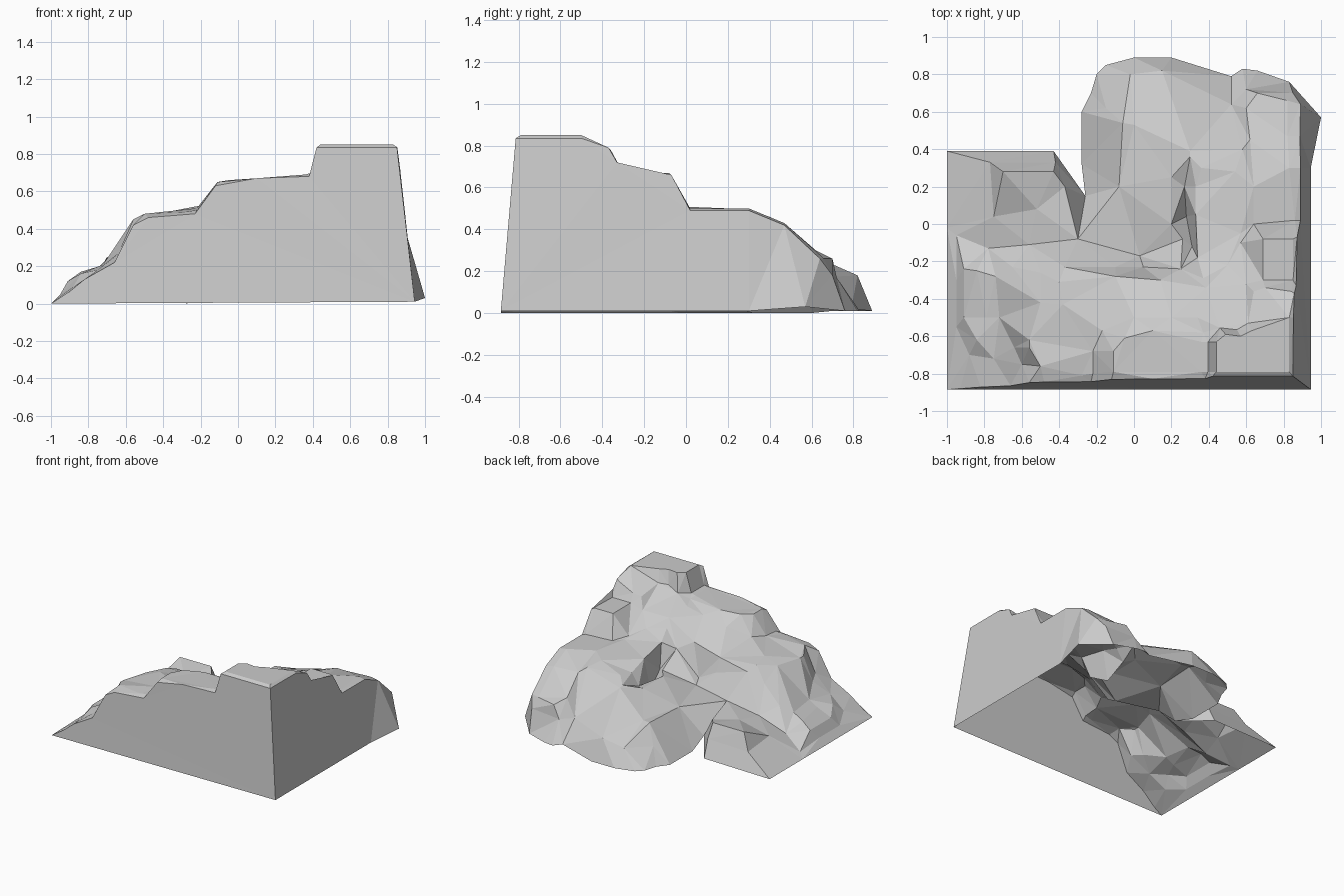
import bpy
from mathutils import Vector
from mathutils.geometry import delaunay_2d_cdt

points, edges = [], []


def strip(pts, z=None, closed=False):
    """Add one rim or crease line; z sets a shared level."""
    start = len(points)
    points.extend(p if z is None else (p[0], p[1], z) for p in pts)
    n = len(pts)
    edges.extend((start + i, start + (i + 1) % n) for i in range(n if closed else n - 1))


# foot of the hill, with the notch at the back left
strip([(-1, -.885, 0), (.945, -.885, .01), (.945, .3, .01), (1, .57, .03), (.83, .76, .01),
       (.66, .82, .01), (.58, .83, .01), (.52, .79, .02), (.2, .89, .01), (0, .89, .01),
       (-.15, .85, .01), (-.2, .8, .01), (-.23, .7, .01), (-.28, .6, 0), (-.28, .32, 0),
       (-.26, .15, .05), (-.43, .39, .01), (-1, .39, 0), (-1, -.02, 0)], closed=True)
foot_count = len(points)

# top edges of the cut front and right walls
strip([(-.93, -.88, .04), (-.82, -.872, .13), (-.66, -.865, .22), (-.56, -.848, .42), (-.48, -.845, .46),
       (-.23, -.843, .48), (-.12, -.831, .63), (.1, -.828, .67), (.38, -.827, .68),
       (.42, -.814, .835), (.85, -.814, .835), (.852, -.5, .835), (.857, -.37, .79),
       (.867, -.33, .72), (.872, -.07, .66), (.89, .02, .49), (.89, .3, .49),
       (.887, .47, .42), (.89, .64, .26)])

# peak terrace in the corner
strip([(.44, -.79), (.44, -.63), (.49, -.59), (.57, -.6), (.63, -.57), (.83, -.5), (.83, -.79)], .85, True)
strip([(.395, -.79, .7), (.395, -.63, .7), (.46, -.555, .71), (.55, -.565, .75), (.61, -.53, .76),
       (.64, -.36, .71), (.7, -.34, .73), (.84, -.36, .78)])

# second terraces: front block and right block
strip([(.36, -.79, .69), (.36, -.63, .69), (.37, -.58, .68), (.1, -.57, .67), (-.05, -.61, .66),
       (-.11, -.68, .65), (-.11, -.79, .65)], closed=True)
strip([(-.22, -.8, .5), (-.22, -.68, .51), (-.17, -.57, .53), (0, -.5, .59), (.2, -.5, .63), (.34, -.5, .66)])
strip([(.69, -.3), (.69, -.08), (.85, -.08), (.85, -.3)], .67, True)
strip([(.6, -.32, .63), (.57, -.1, .52), (.64, 0, .5), (.86, .02, .5)])

# third terrace: front left block
strip([(-.56, -.66, .45), (-.5, -.76, .48), (-.28, -.81, .49)])
strip([(-.17, -.57, .53), (-.38, -.43, .49), (-.4, -.31, .47), (-.1, -.28, .46), (.14, -.3, .51),
       (.385, -.34, .62), (.46, -.555, .71)])
strip([(-.56, -.62, .45), (-.5, -.42, .45), (-.4, -.31, .47)])
strip([(-.64, -.66, .27), (-.6, -.75, .29)])
strip([(-.65, -.23, .25), (-.5, -.26, .37), (-.37, -.23, .44), (-.1, -.23, .36), (.05, -.23, .28),
       (.25, -.24, .45), (.37, -.29, .56)])

# middle basin and its back rim
strip([(.03, -.17), (-.08, .2), (-.06, .54)], .25)
strip([(.36, .3, .42), (.54, .28, .48), (.57, -.05, .51), (.5, -.22, .55)])
strip([(0, .53, .25), (.3, .39, .37), (.58, .4, .46)])
strip([(-.15, .62, .12), (-.02, .8, .14), (.15, .82, .18), (.52, .64, .17)])

# hollow in the basin wall
strip([(.2, .25), (.2, 0), (.26, -.08)], .34)
strip([(.27, .2, .32), (.28, .04, .23), (.31, -.12, .32)])
strip([(.3, .36, .38), (.33, .2, .41), (.33, .05, .46), (.34, -.18, .5)])

# right shelf falling to the back
strip([(.64, .2, .5), (.62, .45, .43), (.6, .62, .3)])
strip([(.83, .3, .5), (.82, .47, .43), (.82, .66, .26), (.66, .7, .26)])
strip([(.6, .72, .17), (.85, .7, .18)])

# back left mound and the gully in front of it
strip([(-.7, .28, .25), (-.43, .28, .25), (-.37, .2, .23), (-.52, .08, .22), (-.75, .04, .14)], closed=True)
strip([(-.77, .33, .13), (-.42, .33, .14)])
strip([(-.95, -.06, .03), (-.78, -.13, .1), (-.56, -.11, .19), (-.3, -.08, .25)])

# low front left mound
strip([(-.91, -.24, .12), (-.84, -.25, .17), (-.79, -.5, .17), (-.84, -.62, .16), (-.91, -.5, .12)], closed=True)
strip([(-.95, -.3, .05), (-.95, -.55, .05), (-.88, -.7, .09)])
strip([(-.74, -.28, .2), (-.72, -.5, .21), (-.75, -.72, .18)])

# join all lines into one open, flat-faced shell
verts, _, faces, sources, _, _ = delaunay_2d_cdt(
    [Vector(p[:2]) for p in points], edges, [list(range(foot_count))], 1, 1e-5)


def height(i):
    if sources[i]:
        return points[sources[i][0]][2]
    near = sorted(points, key=lambda p: (verts[i] - Vector(p[:2])).length)[:3]
    return sum(p[2] for p in near) / 3


mesh = bpy.data.meshes.new("rocky_hill")
mesh.from_pydata([(v.x, v.y, height(i)) for i, v in enumerate(verts)], [], [list(f) for f in faces])
mesh.update()
hill = bpy.data.objects.new("rocky_hill", mesh)
bpy.context.collection.objects.link(hill)
